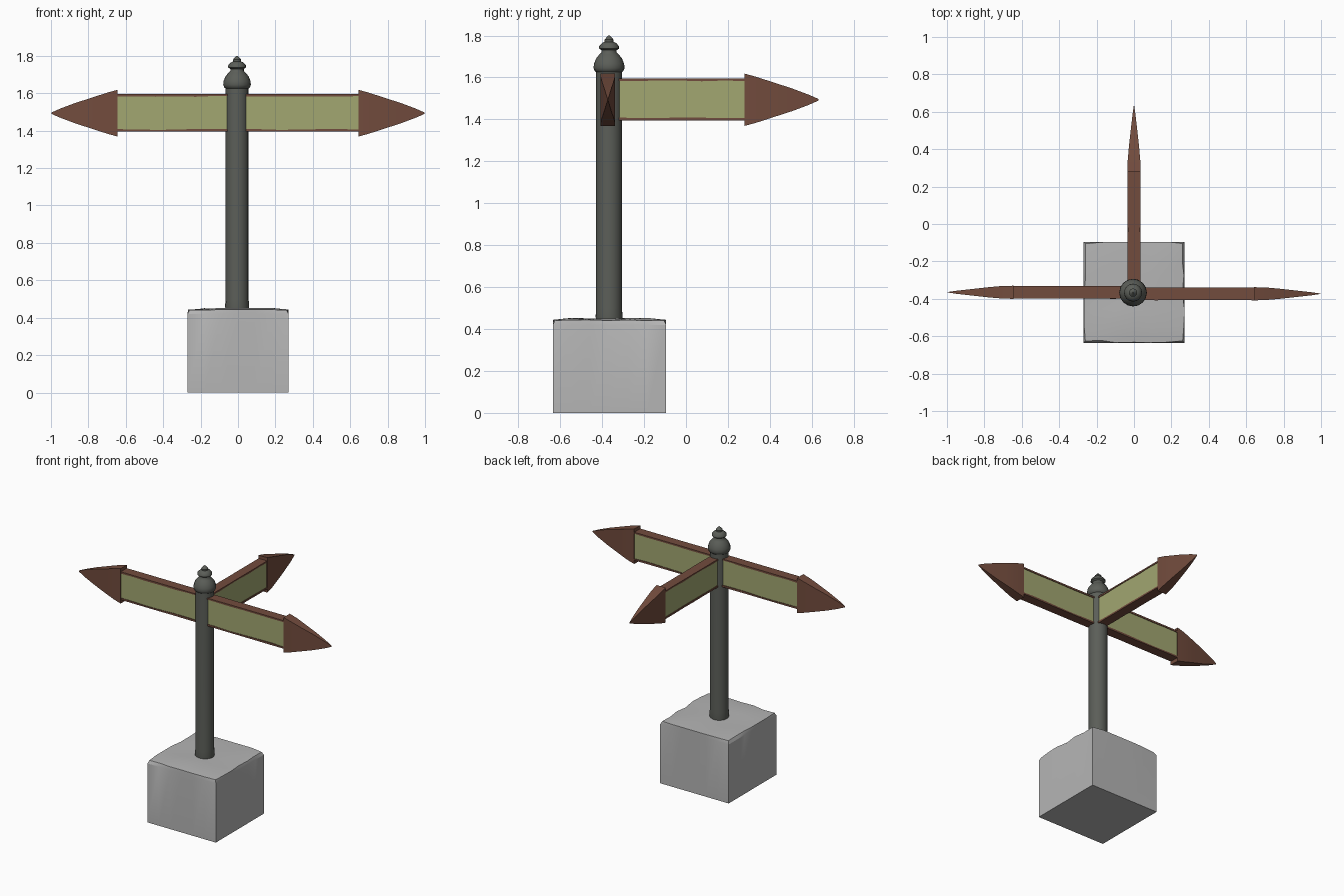
import bpy, bmesh, math, random
from mathutils import Matrix

if "Cube" in bpy.data.objects:
    bpy.data.objects.remove(bpy.data.objects["Cube"])

random.seed(4)
PX, PY, ARM_Z = -0.005, -0.367, 1.495


def material(name, rgb):
    m = bpy.data.materials.new(name)
    m.diffuse_color = (*rgb, 1)
    m.use_nodes = True
    m.node_tree.nodes["Principled BSDF"].inputs["Base Color"].default_value = m.diffuse_color
    return m


STONE = material("grey stone", (0.46, 0.46, 0.46))
IRON = material("dark iron", (0.105, 0.112, 0.098))
WOOD = material("red brown wood", (0.17, 0.072, 0.047))
PANEL = material("olive green", (0.36, 0.385, 0.165))


def finish(bm, name, mat, matrix=None, smooth=None):
    if matrix:
        bm.transform(matrix)
    bmesh.ops.recalc_face_normals(bm, faces=bm.faces[:])
    me = bpy.data.meshes.new(name)
    bm.to_mesh(me)
    bm.free()
    me.materials.append(mat)
    ob = bpy.data.objects.new(name, me)
    bpy.context.collection.objects.link(ob)
    if smooth:
        bpy.ops.object.select_all(action='DESELECT')
        bpy.context.view_layer.objects.active = ob
        ob.select_set(True)
        bpy.ops.object.shade_smooth_by_angle(angle=math.radians(smooth))
    return ob


def loft(rings, bm=None):
    """Skin a list of equal-length point rings and cap both ends."""
    bm = bm or bmesh.new()
    vs = [[bm.verts.new(p) for p in r] for r in rings]
    n = len(vs[0])
    for a, b in zip(vs, vs[1:]):
        for i in range(n):
            j = (i + 1) % n
            bm.faces.new((a[i], a[j], b[j], b[i]))
    bm.faces.new(vs[0])
    bm.faces.new(vs[-1])
    return bm


def turned(name, profile, sides, smooth):
    rings = [[(PX + r * math.cos(2 * math.pi * i / sides),
               PY + r * math.sin(2 * math.pi * i / sides), z)
              for i in range(sides)] for r, z in profile]
    finish(loft(rings), name, IRON, smooth=smooth)


def section(x, half_y, z0, z1):
    return [(x, -half_y, z0), (x, half_y, z0), (x, half_y, z1), (x, -half_y, z1)]


# Stone base: a block whose top is worn and chipped along the rim
bm = bmesh.new()
N, H = 6, 0.27
bmesh.ops.create_grid(bm, x_segments=N, y_segments=N, size=H)
rim = [e for e in bm.edges if e.is_boundary]
down = bmesh.ops.extrude_edge_only(bm, edges=rim)
low = [v for v in down['geom'] if isinstance(v, bmesh.types.BMVert)]
for v in bm.verts:
    if v in low:
        v.co.z = 0.42
        continue
    d = max(abs(v.co.x), abs(v.co.y)) / H
    v.co.z = 0.447 + random.uniform(-0.004, 0.007)
    if d > 0.99:
        chip = random.choice((0.0, 0.0, 0.003, 0.012))
        corner = min(abs(v.co.x), abs(v.co.y)) > 0.99 * H
        chip = 0.01 if corner else chip
        v.co.x *= 1 - chip / H
        v.co.y *= 1 - chip / H
        v.co.z = 0.444 - chip * 0.3
edges = [e for e in bm.edges if e.is_boundary]
foot = bmesh.ops.extrude_edge_only(bm, edges=edges)
for v in foot['geom']:
    if isinstance(v, bmesh.types.BMVert):
        v.co.z = 0
bmesh.ops.holes_fill(bm, edges=[e for e in bm.edges if e.is_boundary])
finish(bm, "stone_base", STONE, Matrix.Translation((0, -0.365, 0)), smooth=25)

# Iron post and finial
turned("post", [(0.06, 0.43), (0.064, 0.46), (0.062, 0.5), (0.062, 1.64)], 16, 40)
turned("finial", [(0.055, 1.622), (0.068, 1.63), (0.074, 1.645), (0.072, 1.665),
                  (0.062, 1.69), (0.046, 1.71), (0.036, 1.72), (0.036, 1.73),
                  (0.048, 1.738), (0.047, 1.75), (0.033, 1.765), (0.021, 1.77),
                  (0.022, 1.78), (0.013, 1.79), (0.003, 1.8)], 16, 45)


# Sign arms: green panel, wooden edge strips and a pointed wooden head
def arm(side, angle, y):
    place = Matrix.Translation((0, y, ARM_Z)) @ Matrix.Rotation(math.radians(angle), 4, 'Z')
    start, neck, tip = 0.01, 0.645, 0.998
    finish(loft([section(x, 0.030, -0.092, 0.092) for x in (start, neck + 0.01)]),
           side + "_sign_panel", PANEL, place)
    bm = bmesh.new()
    for s in (-1, 1):
        rings = []
        for i in range(7):
            x = start + (neck + 0.01 - start) * i / 6
            inner = s * (0.088 + random.uniform(-0.003, 0.003))
            rings.append(section(x, 0.034 + random.uniform(-0.001, 0.001), inner, s * 0.1))
        loft(rings, bm)
    finish(bm, side + "_sign_edges", WOOD, place)
    head = [(neck, 0.035, 0.123), (0.70, 0.034, 0.108), (0.78, 0.027, 0.082),
            (0.87, 0.017, 0.053), (0.95, 0.008, 0.023), (tip, 0.001, 0.002)]
    finish(loft([section(x, w, -h - 0.003, h) for x, w, h in head]),
           side + "_arrow_head", WOOD, place, smooth=30)


arm("right", 0, -0.373)
arm("left", 180, -0.365)
arm("back", 90, -0.365)
